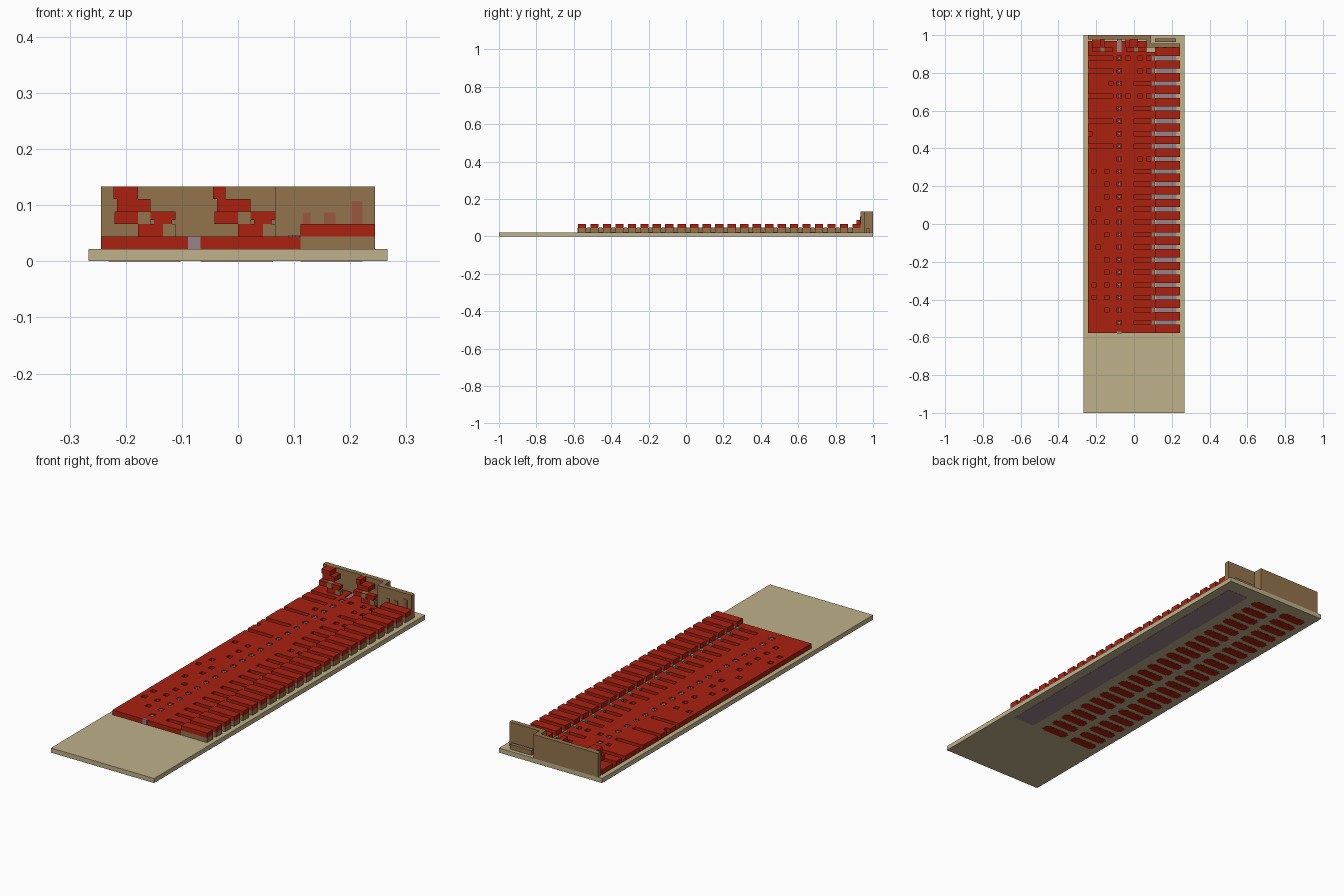
import bpy
import bmesh

cube = bpy.data.objects.get("Cube")
if cube:
    bpy.data.objects.remove(cube, do_unlink=True)

U = 2 / 90                      # one block
X0, Y0 = -12 * U, -45 * U       # corner of the block grid


def material(name, rgb):
    m = bpy.data.materials.new(name)
    m.use_nodes = True
    col = (*rgb, 1)
    m.diffuse_color = col
    node = next(n for n in m.node_tree.nodes if n.type == 'BSDF_PRINCIPLED')
    node.inputs["Base Color"].default_value = col
    node.inputs["Roughness"].default_value = 0.9
    return m


SAND = material("sand", (0.52, 0.44, 0.25))
BROWN = material("brown", (0.29, 0.175, 0.075))
RED = material("red", (0.40, 0.015, 0.005))
MAUVE = material("mauve", (0.31, 0.225, 0.245))
FADED = material("faded_red", (0.33, 0.095, 0.05))


def blocks(name, mat, boxes):
    """One object from boxes (x0, x1, y0, y1, z0, z1), in block units."""
    bm = bmesh.new()
    for x0, x1, y0, y1, z0, z1 in boxes:
        v = [bm.verts.new((X0 + x * U, Y0 + y * U, z * U))
             for z in (z0, z1) for x, y in ((x0, y0), (x1, y0), (x1, y1), (x0, y1))]
        bm.faces.new(v[3::-1])
        bm.faces.new(v[4:])
        for i in range(4):
            j = (i + 1) % 4
            bm.faces.new((v[i], v[j], v[j + 4], v[i + 4]))
    me = bpy.data.meshes.new(name)
    bm.to_mesh(me)
    bm.free()
    me.materials.append(mat)
    ob = bpy.data.objects.new(name, me)
    bpy.context.collection.objects.link(ob)
    return ob


FRONT, ROWS = 19, 22
rows = [FRONT + 3 * i for i in range(ROWS)]
END = FRONT + 3 * ROWS

# Ground
blocks("ground_plate", SAND, [(0, 24, 0, 90, 0.04, 1)])

# Single holes per row, as block columns
HOLES = [[], [5], [2, 5], [2, 5], [5], [5], [3], [5], [2, 5], [3], [5],
         [5], [2, 5], [13], [], [1], [13], [13], [10, 13], [6], [], [10]]
LONG_LEFT = (14, 16, 18, 20, 21)
SHORT_RIGHT = (13, 18, 20, 21)

slab, posts, crosses = [], [], []
for i, y in enumerate(rows):
    slab.append((1, 17, y, y + 2, 1, 2))
    # Slotted strip: keep the runs of columns that are not open
    gone = set(HOLES[i]) | {8} | set(range(12, 16))
    if i in SHORT_RIGHT:
        gone -= {12, 14}
    if i in LONG_LEFT:
        gone |= set(range(1, 7))
    start = None
    for c in range(1, 17):
        solid = c < 16 and c not in gone
        if solid and start is None:
            start = c
        if not solid and start is not None:
            slab.append((start, c, y + 2, y + 3, 1, 2))
            start = None
    posts.append((16, 17, y + 2, y + 3, 1, 2))
    # Small crossed torches in the middle lane and at the side posts
    for cx, z in ((8.5, 1.95), (16.5, 2.1)):
        cy = y + 2.5
        crosses += [(cx - .45, cx + .45, cy - .15, cy + .15, 1.05, z),
                    (cx - .15, cx + .15, cy - .45, cy + .45, 1.05, z)]
slab.append((1, 17, END, END + 1, 1, 2))
blocks("slotted_slab", RED, slab)
blocks("slot_floor", RED, [(1, 16, FRONT, END + 1, 1, 1.1)])
blocks("side_posts", BROWN, posts)
blocks("crossed_torches", MAUVE, crosses)
blocks("front_lane_plate", MAUVE, [(8, 9, FRONT - .05, FRONT + .4, 1, 2.03)])

# Raised bars along the left side, on brown feet
bars = rows + [END]
blocks("bar_feet", BROWN, [(17, 23, y, y + 2, 1, 2) for y in bars])
blocks("raised_bars", RED, [(17, 23, y, y + 2, 2, 3) for y in bars])
blocks("gap_floor", MAUVE, [(17.2, 22.1, y + 2, y + 3, 1, 1.06) for y in rows])

# Underside inlays
blocks("underside_strip", MAUVE, [(17, 22, FRONT, END + 2, 0, .1)])
inlays = []
for y in bars:
    for x in (1.6, 9):
        inlays += [(x, x + 5.8, y + .3, y + 1.7, 0, .1),
                   (x + .5, x + 5.3, y, y + 2.1, .01, .1)]
blocks("underside_patches", RED, inlays)

# Back walls and ledge
blocks("back_wall", BROWN, [(1, 16, 89, 90, 1, 6)])
blocks("side_wall", BROWN, [(15, 23, 87, 88, 1, 6), (15, 16, 88, 89, 1, 6)])
blocks("back_ledge", BROWN, [(17, 22, 88.4, 89.2, 1, 2)])
blocks("wall_marks", FADED, [(x, x + w, 86.9, 87, 3, z) for x, w, z in
                             ((17.2, .6, 3.9), (18.9, .9, 3.9), (21.1, .9, 4.8))])

# Two stepped towers in front of the back wall
for name, x, top in (("right", 2, 2), ("left", 10, 1)):
    blocks(name + "_tower_steps", RED, [
        (x, x + top, 87, 89, 5, 6),
        (x + .3, x + 3, 87, 89, 4, 5),
        (x + .1, x + 2, 86, 88, 3, 4),
        (x + 3, x + 5, 86, 87, 3.3, 4),
        (x + 3.3, x + 4.7, 86, 87, 3, 3.3),
        (x + 2, x + 4, 86, 87, 2, 3)])
    blocks(name + "_tower_blocks", BROWN, [
        (x + 2, x + 3, 86, 87, 3, 4), (x + 4, x + 5, 86, 87, 2, 3)])
blocks("tower_base", RED, [(1, 8, 86, 88.6, 1, 2), (9, 15, 86, 88.6, 1, 2)])
blocks("tower_lane", MAUVE, [(8, 9, 86, 89, 1, 1.8)])
